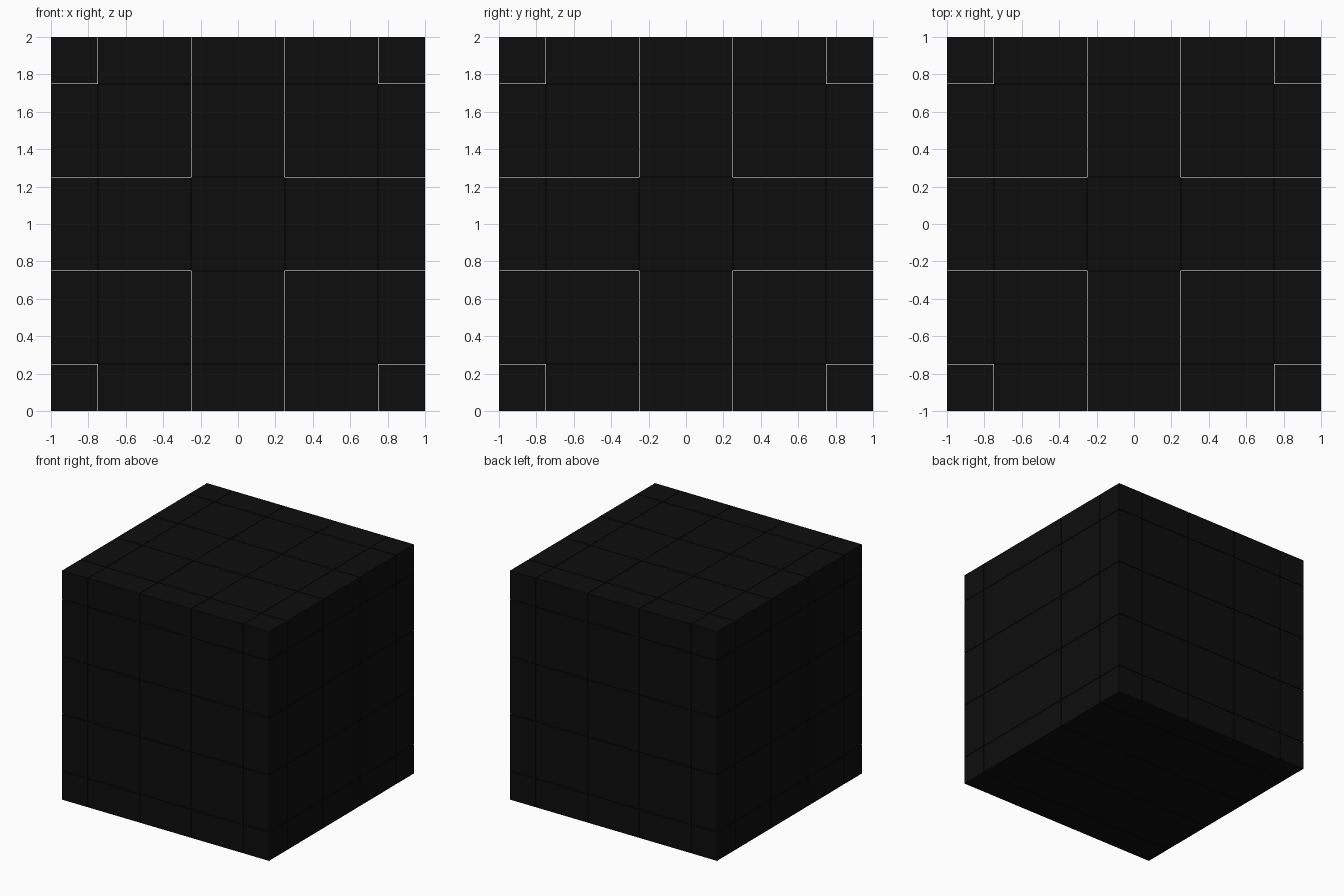
import bpy, bmesh
from itertools import product

if "Cube" in bpy.data.objects:
    bpy.data.objects.remove(bpy.data.objects["Cube"])

GAP = 0.005                                # clearance between neighbouring blocks
CUTS = [-1, -0.75, -0.25, 0.25, 0.75, 1]
H = GAP / 2
SPANS = [(CUTS[i] + (H if i else 0), CUTS[i + 1] - (H if i < 4 else 0)) for i in range(5)]

black = bpy.data.materials.new("black_plastic")
black.diffuse_color = (0.004, 0.004, 0.004, 1)
black.use_nodes = True
black.node_tree.nodes["Principled BSDF"].inputs["Base Color"].default_value = black.diffuse_color


def joined(cell, axis):
    """True when the cell is one solid with the next cell along the axis."""
    a = cell[axis]
    if a == 4:
        return False
    others = [cell[i] for i in range(3) if i != axis]
    if a in (0, 3):                        # face tile on an inner block
        return all(1 <= o <= 3 for o in others)
    return others == [2, 2]                # arms of the central core


def add_box(bm, spans, skip):
    """Box from three (lo, hi) spans, leaving out the (axis, side) faces in skip."""
    for axis, side in product(range(3), range(2)):
        if (axis, side) in skip:
            continue
        u, v = (axis + 1) % 3, (axis + 2) % 3
        ring = []
        for i, j in ((0, 0), (1, 0), (1, 1), (0, 1)):
            co = [0, 0, 0]
            co[axis], co[u], co[v] = spans[axis][side], spans[u][i], spans[v][j]
            ring.append(bm.verts.new((co[0], co[1], co[2] + 1)))
        bm.faces.new(ring if side else ring[::-1])


def build(name, cells):
    bm = bmesh.new()
    for cell in cells:
        spans = [SPANS[c] for c in cell]
        skip = set()
        for axis in range(3):
            if joined(cell, axis):
                skip.add((axis, 1))
                # short neck that bridges the clearance to the next cell
                neck = list(spans)
                neck[axis] = (spans[axis][1], SPANS[cell[axis] + 1][0])
                add_box(bm, neck, {(axis, 0), (axis, 1)})
            if cell[axis]:
                prev = list(cell)
                prev[axis] -= 1
                if joined(prev, axis):
                    skip.add((axis, 0))
        add_box(bm, spans, skip)
    bmesh.ops.remove_doubles(bm, verts=bm.verts, dist=1e-4)
    me = bpy.data.meshes.new(name)
    bm.to_mesh(me)
    bm.free()
    me.materials.append(black)
    bpy.context.collection.objects.link(bpy.data.objects.new(name, me))


def outer(cell):
    return sum(c in (0, 4) for c in cell)


# Inner blocks with their face tiles, edge strips, corner blocks
grid = list(product(range(5), repeat=3))
build("core_and_face_blocks", [c for c in grid if outer(c) <= 1])
build("edge_blocks", [c for c in grid if outer(c) == 2])
build("corner_blocks", [c for c in grid if outer(c) == 3])
